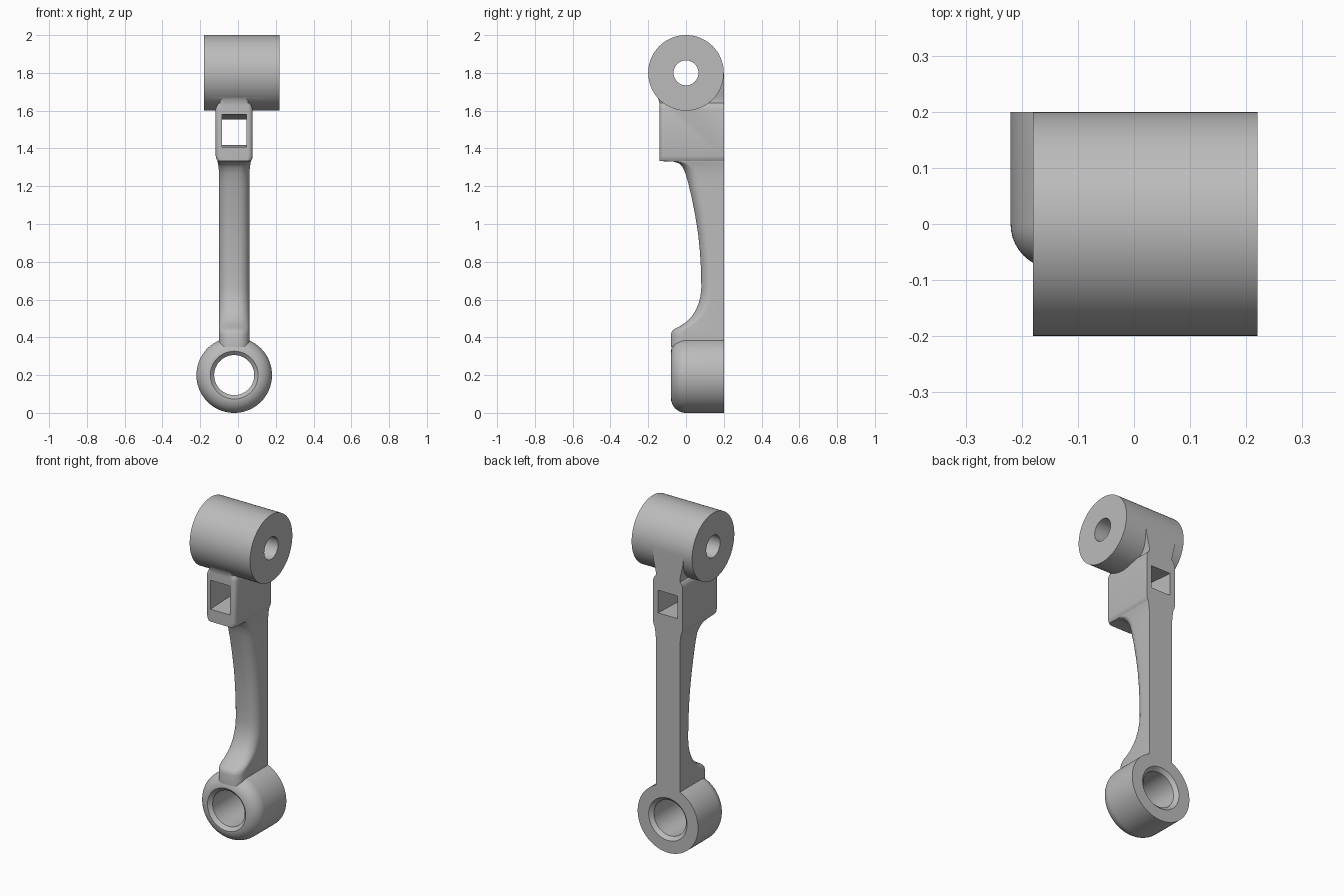
import bpy, bmesh, math
from mathutils import Vector

cube = bpy.data.objects.get("Cube")
if cube:
    bpy.data.objects.remove(cube, do_unlink=True)

steel = bpy.data.materials.new("plain_grey")
steel.use_nodes = True
steel.diffuse_color = (0.5, 0.5, 0.5, 1)
steel.node_tree.nodes["Principled BSDF"].inputs["Base Color"].default_value = (0.5, 0.5, 0.5, 1)

CX = -0.02      # centre line of the arm
BACK = 0.2      # flat rear face
EYE_Z, TUBE_Z = 0.2, 1.8


def loft(name, rings):
    """Closed solid skinned through matching rings of points."""
    bm = bmesh.new()
    rows = [[bm.verts.new(p) for p in ring] for ring in rings]
    n = len(rows[0])
    for a, b in zip(rows, rows[1:]):
        for i in range(n):
            j = (i + 1) % n
            bm.faces.new((a[i], a[j], b[j], b[i]))
    bm.faces.new(rows[0])
    bm.faces.new(rows[-1])
    bmesh.ops.recalc_face_normals(bm, faces=bm.faces)
    mesh = bpy.data.meshes.new(name)
    bm.to_mesh(mesh)
    bm.free()
    mesh.materials.append(steel)
    obj = bpy.data.objects.new(name, mesh)
    bpy.context.collection.objects.link(obj)
    return obj


def circle(axis, along, radius, n=96):
    """Ring about the eye axis (y) or the tube axis (x)."""
    pts = []
    for i in range(n):
        a = math.tau * i / n
        c, s = radius * math.cos(a), radius * math.sin(a)
        pts.append(Vector((CX + c, along, EYE_Z + s)) if axis == "y"
                   else Vector((along, c, TUBE_Z + s)))
    return pts


def section(z, front, half, r, steps=8):
    """Horizontal arm section: flat rear, rounded front corners."""
    pts = [Vector((CX + half, BACK, z))]
    for side in (1, -1):
        for k in range(steps + 1):
            a = math.pi / 2 * k / steps
            if side < 0:
                a = math.pi / 2 - a
            pts.append(Vector((CX + side * (half - r + r * math.cos(a)),
                               front + r - r * math.sin(a), z)))
    pts.append(Vector((CX - half, BACK, z)))
    return pts


def boolean(target, other, operation):
    mod = target.modifiers.new(other.name, "BOOLEAN")
    mod.operation, mod.solver, mod.object = operation, "EXACT", other
    bpy.context.view_layer.objects.active = target
    bpy.ops.object.modifier_apply(modifier=mod.name)
    bpy.data.objects.remove(other, do_unlink=True)


# Arm: lower boss, curved shank, windowed block, neck
W = 0.08
shank = [(0.35, -0.08), (0.415, -0.08), (0.432, -0.074), (0.445, -0.06), (0.46, -0.03),
         (0.48, 0), (0.51, 0.03), (0.54, 0.05), (0.58, 0.067), (0.62, 0.077), (0.66, 0.081),
         (0.75, 0.08), (0.85, 0.074), (0.95, 0.064), (1.05, 0.048), (1.15, 0.028),
         (1.22, 0.011), (1.27, -0.004)]
stations = [(z, f, W, 0.06) for z, f in shank]
stations += [(1.3, -0.017, 0.083, 0.05), (1.32, -0.035, 0.086, 0.04), (1.33, -0.065, 0.088, 0.03),
             (1.333, -0.14, 0.088, 0.025), (1.345, -0.14, 0.095, 0.025), (1.36, -0.14, 0.098, 0.025),
             (1.61, -0.14, 0.098, 0.025), (1.63, -0.14, 0.091, 0.025), (1.64, -0.141, W, 0.025),
             (1.66, -0.146, W, 0.025), (1.68, -0.157, 0.084, 0.02), (1.7, -0.165, 0.089, 0.02),
             (1.75, -0.165, 0.1, 0.02), (1.8, -0.165, 0.1, 0.02)]
arm = loft("lever_arm", [section(*s) for s in stations])

# Lower eye with a rounded front rim
R = 0.08
rim = [(-R * math.cos(a), 0.12 + R * math.sin(a))
       for a in (math.pi / 2 * k / 10 for k in range(11))]
eye = loft("lower_eye", [circle("y", y, r) for y, r in rim + [(BACK, 0.2)]])

# Upper cross tube
tube = loft("cross_tube", [circle("x", x, 0.2) for x in (-0.18, 0.22)])
boolean(arm, eye, "UNION")
boolean(arm, tube, "UNION")

# Chamfered eye hole, tube bore and tapered window
eye_hole = loft("eye_hole", [circle("y", y, r) for y, r in
                             ((-0.1, 0.127), (-0.08, 0.127), (-0.06, 0.106),
                              (0.18, 0.106), (BACK, 0.127), (0.25, 0.127))])
bore = loft("tube_bore", [circle("x", x, 0.066, 64) for x in (-0.3, 0.3)])
window = loft("window", [[Vector((CX + sx * 0.065, y, z)) for sx, z in
                          ((-1, low), (1, low), (1, high), (-1, high))]
                         for y, low, high in ((-0.2, 1.405, 1.585), (0.25, 1.42, 1.55))])
for cutter in (eye_hole, bore, window):
    boolean(arm, cutter, "DIFFERENCE")

# Smooth shading with crisp edges
bpy.ops.object.select_all(action="DESELECT")
arm.select_set(True)
bpy.context.view_layer.objects.active = arm
bpy.ops.object.shade_smooth_by_angle(angle=math.radians(30))
